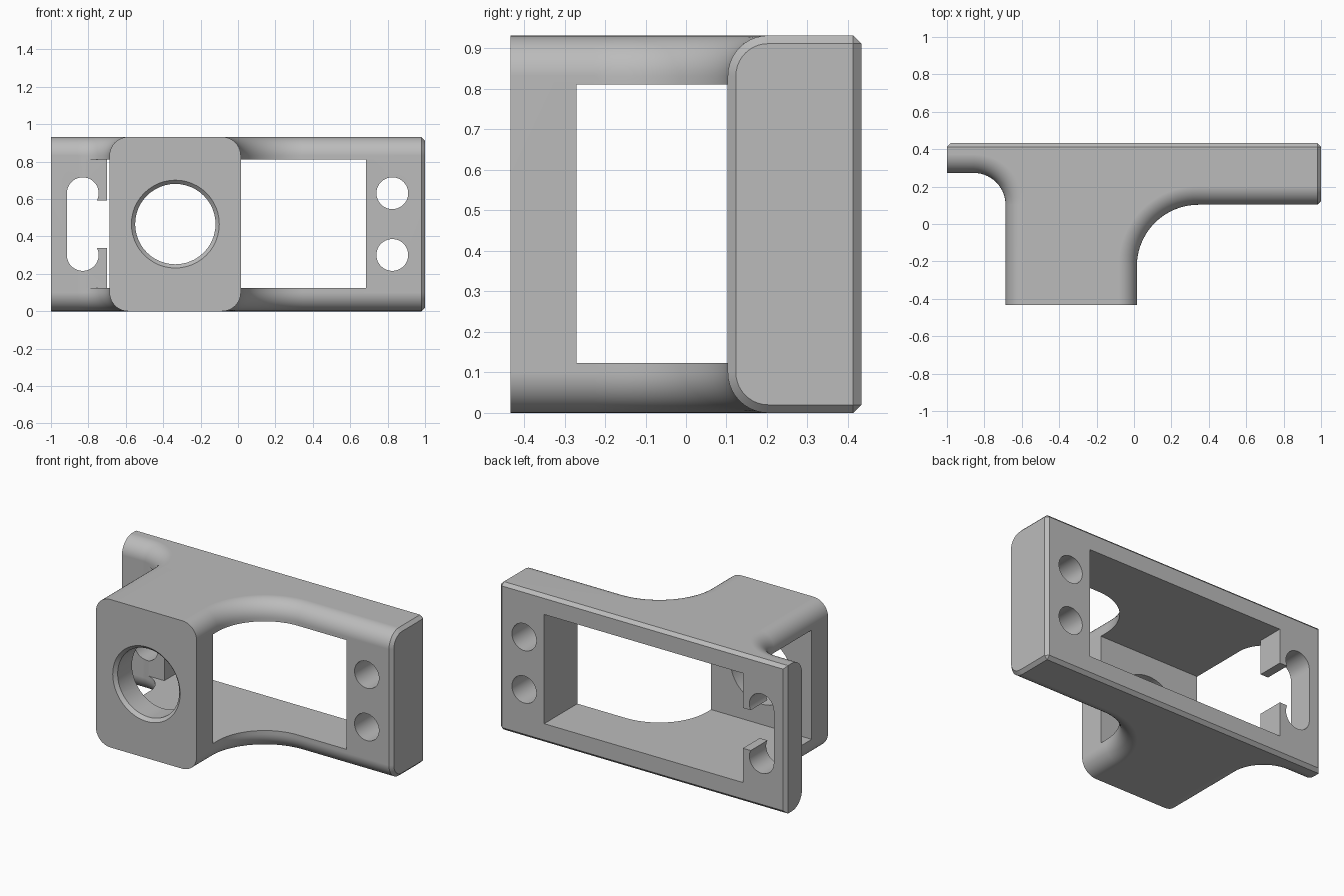
import bpy, bmesh, math
from mathutils import Matrix

cube = bpy.data.objects.get("Cube")
if cube:
    bpy.data.objects.remove(cube, do_unlink=True)

HEIGHT, BACK, MID = 0.932, 0.433, 0.466
PLATE_L, PLATE_R = 0.273, 0.103      # front faces of the two mounting plates
BLOCK_L, BLOCK_R = -0.687, 0.015     # side walls of the sensor block

grey = bpy.data.materials.new("plain grey")
grey.use_nodes = True
grey.diffuse_color = (0.5, 0.5, 0.5, 1)
grey.node_tree.nodes["Principled BSDF"].inputs["Base Color"].default_value = (0.5, 0.5, 0.5, 1)


def make_object(name, bm):
    mesh = bpy.data.meshes.new(name)
    bm.to_mesh(mesh)
    bm.free()
    obj = bpy.data.objects.new(name, mesh)
    bpy.context.collection.objects.link(obj)
    return obj


def arc(cx, cy, r, a0, a1, n):
    angles = [math.radians(a0 + (a1 - a0) * i / n) for i in range(n + 1)]
    return [(cx + r * math.cos(a), cy + r * math.sin(a)) for a in angles]


# Plan outline: left plate, small fillet, block, large fillet, right plate
r1, r2 = 0.17, 0.33
outline = [(-1, BACK), (-1, PLATE_L)]
outline += arc(BLOCK_L - r1, PLATE_L - r1, r1, 90, 0, 14)
outline += [(BLOCK_L, -BACK), (BLOCK_R, -BACK)]
outline += arc(BLOCK_R + r2, PLATE_R - r2, r2, 180, 90, 20)
outline += [(1, PLATE_R), (1, BACK)]

bm = bmesh.new()
base = bm.faces.new([bm.verts.new((x, y, 0)) for x, y in outline])
top = bmesh.ops.extrude_face_region(bm, geom=[base])["geom"]
bmesh.ops.translate(bm, vec=(0, 0, HEIGHT),
                    verts=[v for v in top if isinstance(v, bmesh.types.BMVert)])
bmesh.ops.recalc_face_normals(bm, faces=bm.faces)


def on_plane(edge, axis, value):
    return all(abs(v.co[axis] - value) < 1e-4 for v in edge.verts)


# Round the front-side horizontal edges, leaving the block face and plate ends sharp
rounded = [e for e in bm.edges
           if (on_plane(e, 2, 0) or on_plane(e, 2, HEIGHT))
           and not any(on_plane(e, a, v) for a, v in ((1, BACK), (1, -BACK), (0, 1), (0, -1)))]
bmesh.ops.bevel(bm, geom=rounded, offset=0.1, offset_type='OFFSET', segments=10,
                profile=0.5, affect='EDGES', clamp_overlap=False)

# Chamfer the rim of the back face and of the right end
rim = [e for e in bm.edges if on_plane(e, 1, BACK) or on_plane(e, 0, 1)]
bmesh.ops.bevel(bm, geom=rim, offset=0.02, offset_type='OFFSET', segments=1,
                affect='EDGES', clamp_overlap=False)
bracket = make_object("sensor_bracket", bm)
bracket.data.materials.append(grey)


def cut(bm):
    bmesh.ops.recalc_face_normals(bm, faces=bm.faces)
    cutter = make_object("cutter", bm)
    cutter.hide_render = True
    mod = bracket.modifiers.new("cut", 'BOOLEAN')
    mod.operation, mod.solver, mod.object = 'DIFFERENCE', 'EXACT', cutter
    bpy.context.view_layer.objects.active = bracket
    bpy.ops.object.modifier_apply(modifier=mod.name)
    bpy.data.objects.remove(cutter, do_unlink=True)


def cut_box(x0, x1, y0, y1, z0, z1):
    bm = bmesh.new()
    bmesh.ops.create_cube(bm, size=1)
    bmesh.ops.scale(bm, vec=(x1 - x0, y1 - y0, z1 - z0), verts=bm.verts)
    bmesh.ops.translate(bm, vec=((x0 + x1) / 2, (y0 + y1) / 2, (z0 + z1) / 2), verts=bm.verts)
    cut(bm)


def cut_round(x, z, y0, y1, r0, r1):
    bm = bmesh.new()
    bmesh.ops.create_cone(bm, cap_ends=True, segments=48, radius1=r1, radius2=r0, depth=y1 - y0,
                          matrix=Matrix.Translation((x, (y0 + y1) / 2, z))
                          @ Matrix.Rotation(math.pi / 2, 4, 'X'))
    cut(bm)


# Main cavity open at the back, and its widening in front of the left plate
cut_box(-0.7, 0.685, -0.27, 0.6, 0.123, 0.811)
cut_box(-0.95, -0.6, -0.27, 0.266, 0.123, 0.811)

# Lens hole with chamfered mouth
cut_round(-0.335, MID, -0.6, 0, 0.215, 0.215)
cut_round(-0.335, MID, -BACK - 0.01, -BACK + 0.02, 0.245, 0.215)

# Screw holes at both ends; the left pair joins into a slot open to the cavity
for x in (-0.83, 0.825):
    for dz in (-0.165, 0.165):
        cut_round(x, MID + dz, -0.05, 0.6, 0.085, 0.085)
cut_box(-0.915, -0.65, 0.1, 0.6, MID - 0.127, MID + 0.127)
cut_box(-0.915, -0.745, 0.1, 0.6, MID - 0.127, MID + 0.127)
cut_box(-0.915, -0.83, 0.1, 0.6, MID - 0.165, MID + 0.165)

# Smooth rounded surfaces, keep flats and hard edges crisp
bpy.ops.object.select_all(action='DESELECT')
bracket.select_set(True)
bpy.context.view_layer.objects.active = bracket
bpy.ops.object.shade_smooth_by_angle(angle=math.radians(30))
weighted = bracket.modifiers.new("flat normals", 'WEIGHTED_NORMAL')
weighted.keep_sharp = True
